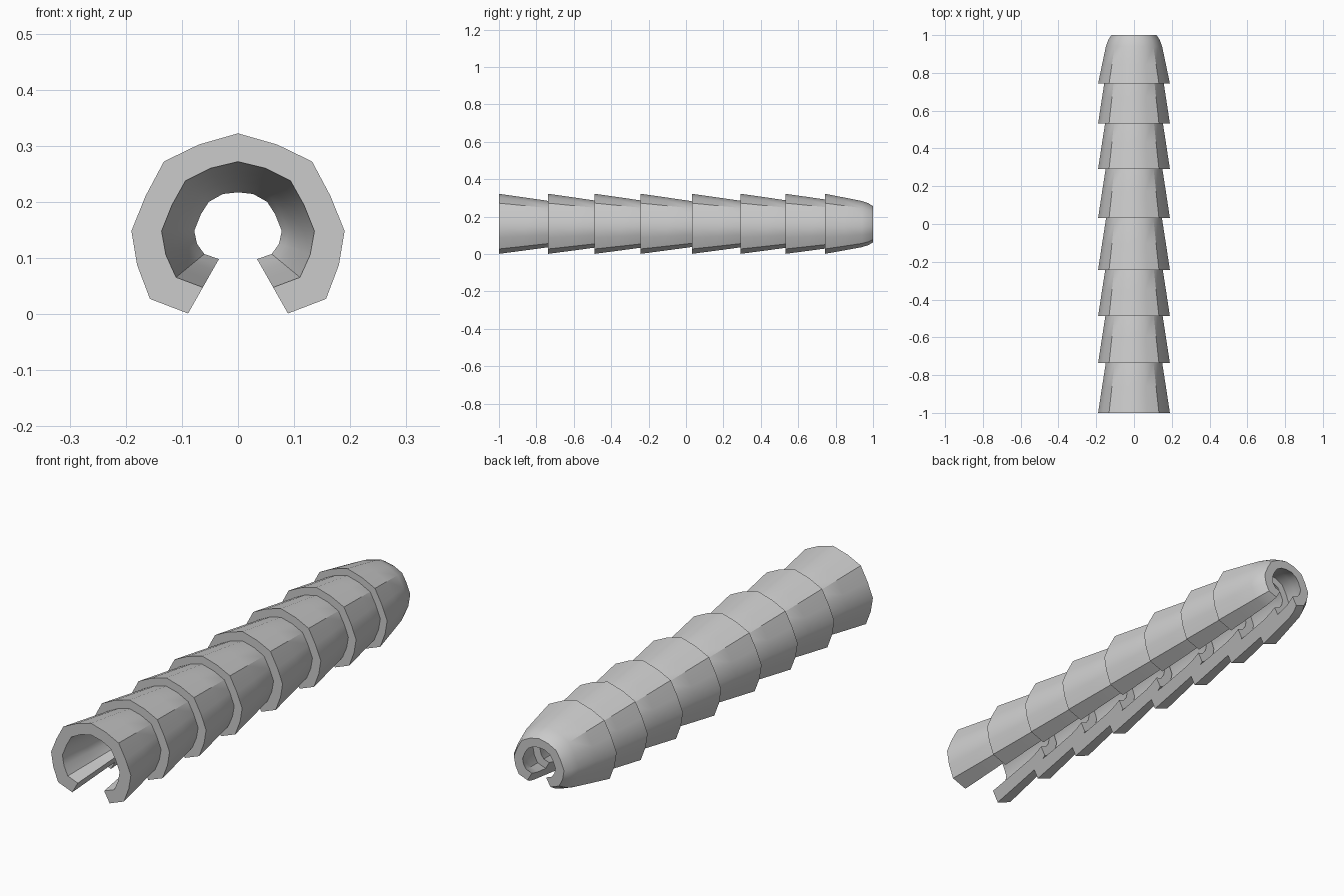
import bpy, bmesh
from mathutils import Vector

if "Cube" in bpy.data.objects:
    bpy.data.objects.remove(bpy.data.objects["Cube"])

# half cross-sections (x, z), from top centre down to the slit
OUTER = [(0, .322), (.070, .302), (.132, .272), (.165, .210),
         (.190, .148), (.180, .088), (.157, .027), (.089, .001)]
INNER = [(0, .217), (.027, .214), (.052, .200), (.066, .178),
         (.078, .148), (.073, .125), (.060, .107), (.034, .098)]

# wall section: (fraction of length, blend from OUTER to INNER)
WALL = [(0, 0), (.4, .19), (.77, .37), (.9, .48), (1, .63),
        (1, 1), (.9, .90), (.77, .80), (.4, .64), (0, .48)]

# start of each overlapping segment
STARTS = [-1, -.737, -.488, -.243, .032, .292, .532, .743]


def full(half):
    return [(-x, z) for x, z in reversed(half[1:])] + half


def segment(name, y0, length):
    bm = bmesh.new()
    loops = []
    for o, i in zip(full(OUTER), full(INNER)):
        o, i = Vector(o), Vector(i)
        loop = []
        for f, t in WALL:
            p = o.lerp(i, t)
            loop.append(bm.verts.new((p.x, y0 + f * length, p.y)))
        loops.append(loop)
    n = len(WALL)
    for a, b in zip(loops, loops[1:]):
        for k in range(n):
            m = (k + 1) % n
            bm.faces.new((a[k], a[m], b[m], b[k]))
    # slit faces as quads across the wall
    for loop in (loops[0], loops[-1]):
        for k in range(n // 2 - 1):
            bm.faces.new((loop[k], loop[k + 1], loop[n - 2 - k], loop[n - 1 - k]))
    bmesh.ops.recalc_face_normals(bm, faces=bm.faces)
    mesh = bpy.data.meshes.new(name)
    bm.to_mesh(mesh)
    bm.free()
    ob = bpy.data.objects.new(name, mesh)
    bpy.context.collection.objects.link(ob)
    ob.select_set(True)
    bpy.context.view_layer.objects.active = ob


for k, y in enumerate(STARTS):
    last = k == len(STARTS) - 1
    segment(f"tail_segment_{k + 1}", y, 1 - y if last else .35)
bpy.ops.object.shade_smooth_by_angle(angle=.6)
